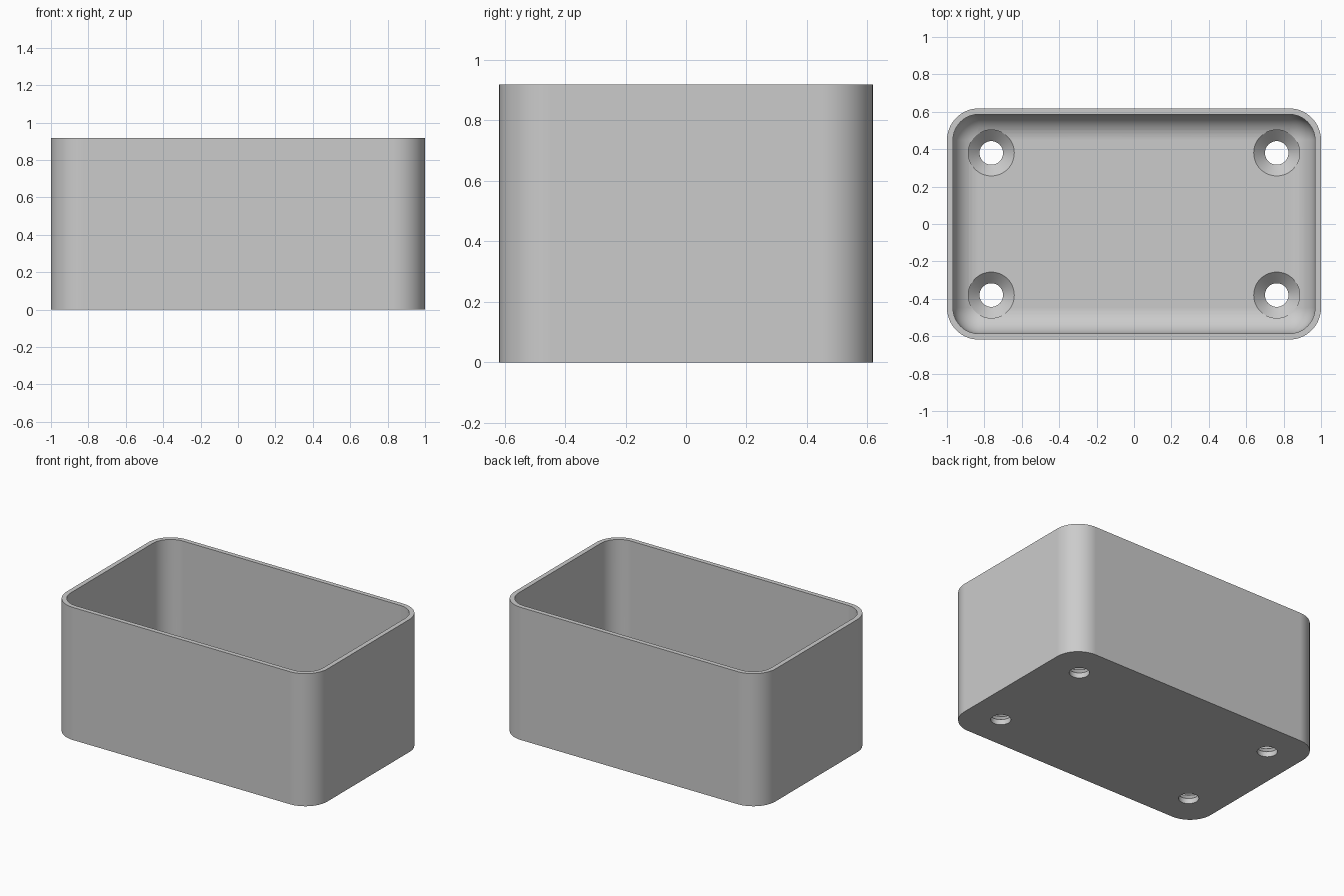
import bpy
import bmesh
from math import sin, cos, pi, radians

default_cube = bpy.data.objects.get("Cube")
if default_cube:
    bpy.data.objects.remove(default_cube, do_unlink=True)

HALF_X, HALF_Y, HEIGHT = 1.0, 0.618, 0.918
WALL, FLOOR = 0.032, 0.095
CORNER = 0.17
FILLET = CORNER - WALL
CORNER_STEPS, FILLET_STEPS, HOLE_SIDES = 16, 12, 48
HOLE_X, HOLE_Y, HOLE_R, HEAD_R = 0.763, 0.38, 0.063, 0.123

grey = bpy.data.materials.new("grey plastic")
grey.use_nodes = True
grey.diffuse_color = (0.6, 0.6, 0.6, 1)
grey.node_tree.nodes["Principled BSDF"].inputs["Base Color"].default_value = (0.6, 0.6, 0.6, 1)


def rounded_ring(bm, inset, z):
    """Rounded rectangle of vertices, inset from the outer wall."""
    radius = max(CORNER - inset, 0)
    ring = []
    for quarter, (sx, sy) in enumerate([(1, 1), (-1, 1), (-1, -1), (1, -1)]):
        for i in range(CORNER_STEPS + 1):
            a = (quarter + i / CORNER_STEPS) * pi / 2
            ring.append(bm.verts.new((sx * (HALF_X - CORNER) + radius * cos(a),
                                      sy * (HALF_Y - CORNER) + radius * sin(a), z)))
    return ring


def bridge(bm, low, high):
    for i in range(len(low)):
        j = (i + 1) % len(low)
        bm.faces.new((low[i], low[j], high[j], high[i]))


def circle_ring(bm, x, y, radius, z):
    return [bm.verts.new((x + radius * cos(2 * pi * i / HOLE_SIDES),
                          y + radius * sin(2 * pi * i / HOLE_SIDES), z))
            for i in range(HOLE_SIDES)]


def make_object(name, bm):
    bmesh.ops.remove_doubles(bm, verts=bm.verts, dist=0.0001)
    bmesh.ops.recalc_face_normals(bm, faces=bm.faces)
    mesh = bpy.data.meshes.new(name)
    bm.to_mesh(mesh)
    bm.free()
    mesh.materials.append(grey)
    obj = bpy.data.objects.new(name, mesh)
    bpy.context.collection.objects.link(obj)
    return obj


# Open box: outer wall, rim, inner wall, then a rounded fillet down to the floor
bm = bmesh.new()
rings = [rounded_ring(bm, 0, 0), rounded_ring(bm, 0, HEIGHT), rounded_ring(bm, WALL, HEIGHT)]
for i in range(FILLET_STEPS + 1):
    a = i / FILLET_STEPS * pi / 2
    rings.append(rounded_ring(bm, WALL + FILLET * (1 - cos(a)), FLOOR + FILLET * (1 - sin(a))))
for low, high in zip(rings, rings[1:]):
    bridge(bm, low, high)
bm.faces.new(rings[0])
bm.faces.new(rings[-1])
box = make_object("box", bm)

# Countersunk screw holes through the floor
bm = bmesh.new()
profile = [(HOLE_R, -0.1), (HOLE_R, 0.036), (HEAD_R, FLOOR - 0.001), (HEAD_R, FLOOR + 0.2)]
for x in (-HOLE_X, HOLE_X):
    for y in (-HOLE_Y, HOLE_Y):
        stack = [circle_ring(bm, x, y, r, z) for r, z in profile]
        for low, high in zip(stack, stack[1:]):
            bridge(bm, low, high)
        bm.faces.new(stack[0])
        bm.faces.new(stack[-1])
cutter = make_object("screw_hole_cutter", bm)
cutter.hide_render = True

cut = box.modifiers.new("screw holes", "BOOLEAN")
cut.operation = "DIFFERENCE"
cut.solver = "EXACT"
cut.object = cutter
bpy.ops.object.select_all(action="DESELECT")
box.select_set(True)
bpy.context.view_layer.objects.active = box
bpy.ops.object.modifier_apply(modifier=cut.name)
bpy.data.objects.remove(cutter, do_unlink=True)

# Smooth corners with crisp rim and hole edges
bpy.ops.object.shade_smooth_by_angle(angle=radians(30))
weighted = box.modifiers.new("flat faces", "WEIGHTED_NORMAL")
weighted.keep_sharp = True
